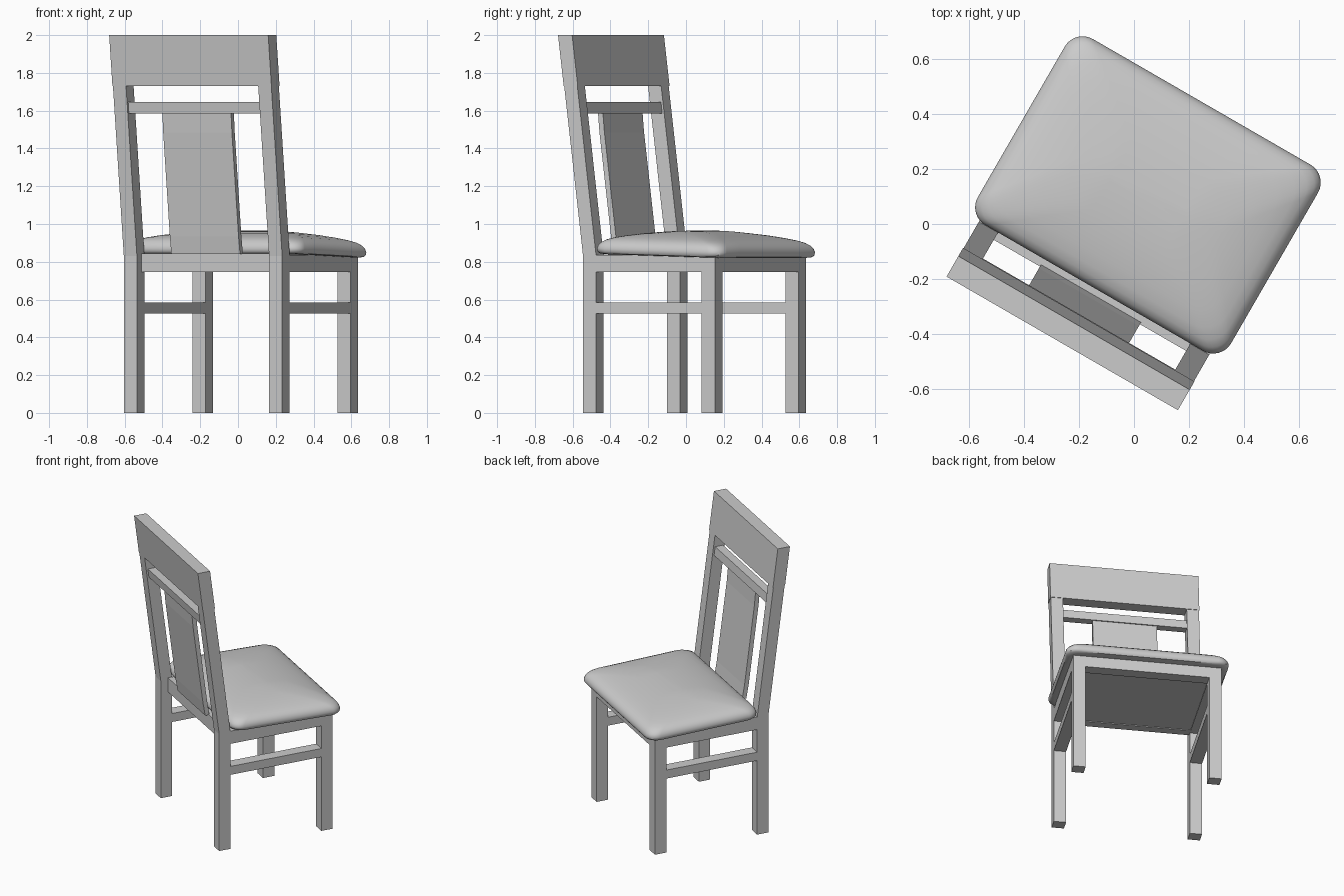
import bpy, bmesh, math
from mathutils import Matrix

if "Cube" in bpy.data.objects:
    bpy.data.objects.remove(bpy.data.objects["Cube"])

# The chair is built square (width = x, seat front = +y), then turned as a whole
TURN = Matrix.Rotation(math.radians(-30), 4, 'Z') @ Matrix.Translation((-0.009, 0, 0))
W = 0.484        # half width over the legs
T = 0.08         # leg thickness
BEND = 0.83      # height where the back posts start leaning
LEAN = 0.128


def finish(name, bm):
    bmesh.ops.recalc_face_normals(bm, faces=bm.faces)
    bm.transform(TURN)
    me = bpy.data.meshes.new(name)
    bm.to_mesh(me)
    bm.free()
    ob = bpy.data.objects.new(name, me)
    bpy.context.collection.objects.link(ob)
    return ob


def prism(name, profile, x0, x1):
    """Extrude a (y, z) side profile from x0 to x1."""
    bm = bmesh.new()
    f = bm.faces.new([bm.verts.new((x0, y, z)) for y, z in profile])
    ext = bmesh.ops.extrude_face_region(bm, geom=[f])
    verts = [v for v in ext['geom'] if isinstance(v, bmesh.types.BMVert)]
    bmesh.ops.translate(bm, vec=(x1 - x0, 0, 0), verts=verts)
    return finish(name, bm)


def box(name, x0, x1, y0, y1, z0, z1):
    return prism(name, [(y0, z0), (y1, z0), (y1, z1), (y0, z1)], x0, x1)


def lean(y, z):
    return (y - LEAN * max(0, z - BEND), z)


def leaning(name, x0, x1, y0, y1, heights):
    """Board that follows the lean of the back."""
    prof = [lean(y0, z) for z in heights] + [lean(y1, z) for z in reversed(heights)]
    return prism(name, prof, x0, x1)


# Legs, side aprons and side stretchers
for side, x0 in (("left", -W), ("right", W - T)):
    x1 = x0 + T
    leaning(f"back_post_{side}", x0, x1, -0.355, -0.275, [0, BEND, 1.73])
    box(f"front_leg_{side}", x0, x1, 0.37, 0.45, 0, 0.835)
    box(f"side_apron_{side}", x0, x1, -0.275, 0.37, 0.745, 0.835)
    box(f"side_stretcher_{side}", x0, x1, -0.275, 0.37, 0.525, 0.585)

# Front and back aprons with the seat base between them
inner = W - T
box("front_apron", -inner, inner, 0.37, 0.45, 0.745, 0.835)
box("back_apron", -inner, inner, -0.305, -0.245, 0.745, 0.845)
box("seat_base", -inner, inner, -0.245, 0.37, 0.75, 0.83)

# Backrest: top board, cross rail and centre slat
leaning("top_board", -W - 0.002, W + 0.002, -0.357, -0.271, [1.73, 2.0])
leaning("cross_rail", -inner, inner, -0.343, -0.287, [1.585, 1.645])
bow = [(0.84, 0.0), (0.935, -0.004), (1.485, -0.004), (1.585, 0.0)]
back = [lean(-0.325 + d, z) for z, d in bow]
front = [lean(-0.295 + d, z) for z, d in reversed(bow)]
prism("back_slat", back + front, -0.21, 0.21)


# Padded seat: stacked rounded-rectangle rings, (inset, z)
def ring(bm, inset, z, n=8, m=6):
    hx, hy = 0.532 - inset, 0.391 - inset
    r = min(0.075 + 0.25 * inset, hy * 0.95)
    pts = []
    for k, (sx, sy) in enumerate(((1, 1), (-1, 1), (-1, -1), (1, -1))):
        for i in range(n + 1):
            a = math.pi / 2 * (k + i / n)
            pts.append((sx * (hx - r) + r * math.cos(a), sy * (hy - r) + r * math.sin(a)))
        # points along the straight side to the next corner
        nx, ny = ((-1, 1), (-1, -1), (1, -1), (1, 1))[k]
        a = math.pi / 2 * (k + 1)
        ex, ey = nx * (hx - r) + r * math.cos(a), ny * (hy - r) + r * math.sin(a)
        px, py = pts[-1]
        pts += [(px + (ex - px) * j / m, py + (ey - py) * j / m) for j in range(1, m)]
    return [bm.verts.new((x, y + 0.117, z - 0.022 * (y + 0.39) / 0.78)) for x, y in pts]


bm = bmesh.new()
levels = [(0.03, 0.842), (0.01, 0.846), (0.002, 0.856), (0, 0.872), (0.005, 0.89),
          (0.016, 0.906), (0.035, 0.92), (0.065, 0.932), (0.11, 0.944),
          (0.17, 0.956), (0.24, 0.966), (0.31, 0.972), (0.37, 0.975)]
rings = [ring(bm, i, z) for i, z in levels]
for lo, hi in zip(rings, rings[1:]):
    for i in range(len(lo)):
        j = (i + 1) % len(lo)
        bm.faces.new((lo[i], lo[j], hi[j], hi[i]))
bm.faces.new(rings[0][::-1])
bm.faces.new(rings[-1])
seat = finish("seat_cushion", bm)
bpy.context.view_layer.objects.active = seat
seat.select_set(True)
bpy.ops.object.shade_smooth_by_angle(angle=math.radians(40))
